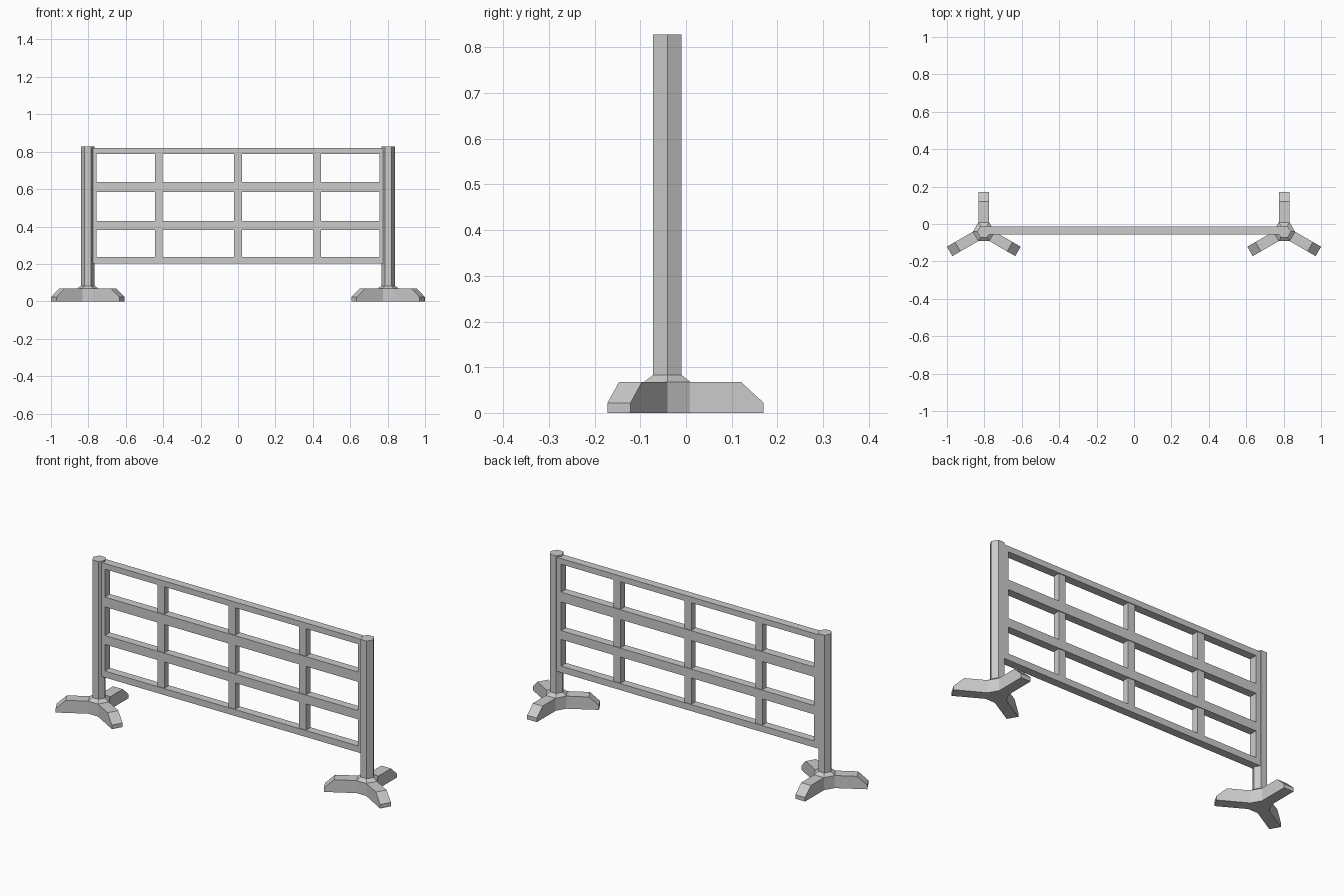
import bpy
import bmesh
from math import cos, sin, pi, radians
from mathutils import Matrix, Vector

if "Cube" in bpy.data.objects:
    bpy.data.objects.remove(bpy.data.objects["Cube"])

CY = -0.041          # depth of the post axis
PX = 0.803           # sideways distance of the post axis
HUB_R, POST_R = 0.058, 0.036


def finish(name, bm):
    bmesh.ops.recalc_face_normals(bm, faces=bm.faces)
    me = bpy.data.meshes.new(name)
    bm.to_mesh(me)
    bm.free()
    ob = bpy.data.objects.new(name, me)
    bpy.context.collection.objects.link(ob)
    return ob


def box(name, x0, x1, y0, y1, z0, z1):
    bm = bmesh.new()
    m = Matrix.Translation(((x0 + x1) / 2, (y0 + y1) / 2, (z0 + z1) / 2)) \
        @ Matrix.Diagonal((x1 - x0, y1 - y0, z1 - z0, 1))
    bmesh.ops.create_cube(bm, size=1, matrix=m)
    return finish(name, bm)


def stand(name, x):
    """Hexagonal post growing out of a three-legged foot, as one mesh."""
    bm = bmesh.new()
    centre = Vector((x, CY, 0))

    # stacked hexagon rings: hub base, hub top, collar, post top
    rings = []
    for r, z in ((HUB_R, 0), (HUB_R, 0.068), (POST_R, 0.083), (POST_R, 0.828)):
        rings.append([bm.verts.new(centre + Vector((r * cos(i * pi / 3), r * sin(i * pi / 3), z)))
                      for i in range(6)])
    bm.faces.new(rings[0][::-1])
    bm.faces.new(rings[-1])
    for k in range(3):
        for i in range(6):
            if k == 0 and i % 2:      # legs leave through these sides
                continue
            j = (i + 1) % 6
            bm.faces.new((rings[k][i], rings[k][j], rings[k + 1][j], rings[k + 1][i]))

    # three legs with sloped toes
    profile = ((0.161, 0.068), (0.211, 0.022), (0.211, 0))
    for i in (1, 3, 5):
        j = (i + 1) % 6
        a = radians(30 + 60 * i)
        out, side = Vector((cos(a), sin(a), 0)), Vector((-sin(a), cos(a), 0))
        left, right = [rings[1][i]], [rings[1][j]]
        for d, z in profile:
            p = centre + out * d + Vector((0, 0, z))
            left.append(bm.verts.new(p - side * HUB_R / 2))
            right.append(bm.verts.new(p + side * HUB_R / 2))
        left.append(rings[0][i])
        right.append(rings[0][j])
        bm.faces.new(left)
        bm.faces.new(right[::-1])
        for k in range(4):
            bm.faces.new((left[k], right[k], right[k + 1], left[k + 1]))
    return finish(name, bm)


# posts with feet
stand("left_post_and_foot", -PX)
stand("right_post_and_foot", PX)

# horizontal rails
Y0, Y1 = -0.057, -0.013
rails = {"bottom_rail": (0.203, 0.238), "lower_middle_rail": (0.382, 0.430),
         "upper_middle_rail": (0.585, 0.638), "top_rail": (0.789, 0.82)}
for name, (z0, z1) in rails.items():
    box(name, -0.785, 0.785, Y0, Y1, z0, z1)

# upright bars, fitted between the rails
levels = list(rails.values())
for below, above in zip(levels, levels[1:]):
    z0, z1 = below[1], above[0]
    for x in (-0.424, 0, 0.424):
        box("upright_bar", x - 0.021, x + 0.021, Y0 + 0.004, Y1 - 0.004, z0, z1)
    # end stiles against the posts
    for s in (-1, 1):
        box("end_stile", min(s * 0.757, s * 0.785), max(s * 0.757, s * 0.785), Y0, Y1, z0, z1)
